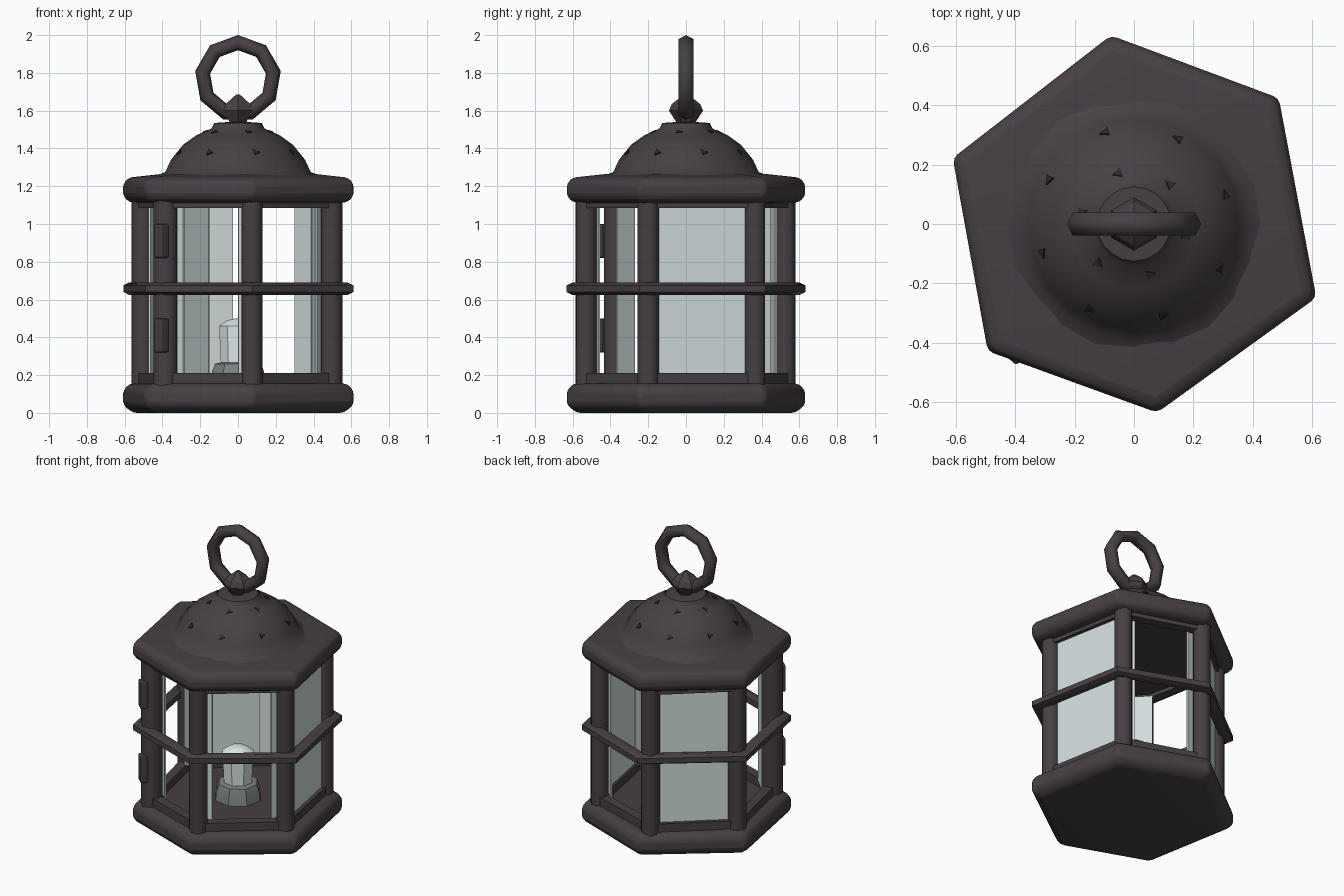
import bpy, bmesh, math
from mathutils import Matrix, Vector

cube = bpy.data.objects.get("Cube")
if cube:
    bpy.data.objects.remove(cube, do_unlink=True)


def regular(sides, turn=0.0):
    """Evenly spaced corners as (angle, radius scale)."""
    return [(turn + math.tau * i / sides, 1.0) for i in range(sides)]


# The six-sided body is hand made, so its corners are slightly uneven
RIM = [(math.radians(d), s) for d, s in
       ((41, 1.02), (97, 1.01), (160, 1.025), (221, 1.03), (277, 1.01), (338, 1.045))]
POSTS = [math.radians(d) for d in (43, 101, 161, 224, 278, 338)]
POST_RING = [(a, 1.0) for a in POSTS]


def material(name, rgb):
    m = bpy.data.materials.new(name)
    m.use_nodes = True
    m.diffuse_color = (*rgb, 1)
    m.node_tree.nodes["Principled BSDF"].inputs["Base Color"].default_value = (*rgb, 1)
    return m


IRON = material("dark iron", (0.062, 0.050, 0.057))
GLASS = material("pale glass", (0.64, 0.72, 0.72))
WAX = material("candle wax", (0.74, 0.82, 0.82))
PEWTER = material("grey pewter", (0.20, 0.22, 0.22))
SOOT = material("soot", (0.025, 0.021, 0.024))


def finish(name, bm, mat, smooth=40, bevel=0):
    bmesh.ops.recalc_face_normals(bm, faces=bm.faces)
    me = bpy.data.meshes.new(name)
    bm.to_mesh(me)
    bm.free()
    ob = bpy.data.objects.new(name, me)
    bpy.context.collection.objects.link(ob)
    me.materials.append(mat)
    if bevel:
        mod = ob.modifiers.new("soft edges", "BEVEL")
        mod.width, mod.segments, mod.limit_method = bevel, 2, "ANGLE"
    if smooth:
        bpy.ops.object.select_all(action="DESELECT")
        ob.select_set(True)
        bpy.context.view_layer.objects.active = ob
        bpy.ops.object.shade_smooth_by_angle(angle=math.radians(smooth))
    return ob


def lathe(name, profile, corners, mat, closed=False, at=(0, 0), **kw):
    """Carry (radius, height) points round the corners; closed makes a ring, else caps."""
    bm = bmesh.new()
    rings = [[bm.verts.new((at[0] + r * s * math.cos(a), at[1] + r * s * math.sin(a), z))
              for a, s in corners] for r, z in profile]
    pairs = list(zip(rings, rings[1:]))
    if closed:
        pairs.append((rings[-1], rings[0]))
    else:
        bm.faces.new(rings[0])
        bm.faces.new(rings[-1])
    for a, b in pairs:
        for i in range(len(corners)):
            j = (i + 1) % len(corners)
            bm.faces.new((a[i], a[j], b[j], b[i]))
    return finish(name, bm, mat, **kw)


def block(name, angle, radius, size, z, mat, bevel=0):
    """Box facing outward at an angle; size is (depth, width, height)."""
    bm = bmesh.new()
    m = (Matrix.Rotation(angle, 4, "Z") @ Matrix.Translation((radius, 0, z))
         @ Matrix.Diagonal((*size, 1)))
    bmesh.ops.create_cube(bm, size=1, matrix=m)
    return finish(name, bm, mat, smooth=0, bevel=bevel)


# Base, roof slab and the rails around the openings
lathe("base", [(0.58, 0), (0.635, 0.04), (0.635, 0.12), (0.60, 0.155), (0.5, 0.155)],
      RIM, IRON, bevel=0.02)
lathe("roof", [(0.54, 1.11), (0.60, 1.115), (0.635, 1.145), (0.635, 1.215),
               (0.605, 1.245), (0.42, 1.265)], RIM, IRON, bevel=0.02)
for name, low, high in (("sill", 0.14, 0.21), ("header", 1.085, 1.13)):
    lathe(name, [(0.50, low), (0.57, low), (0.57, high), (0.50, high)],
          POST_RING, IRON, closed=True)
lathe("middle_band", [(0.55, 0.64), (0.60, 0.625), (0.63, 0.64), (0.63, 0.675),
                      (0.60, 0.69), (0.55, 0.68)], RIM, IRON, closed=True, smooth=55)

# Corner posts with pale inner linings; the hinge post is stouter
for i, a in enumerate(POSTS):
    thick = 0.068 if i == 3 else 0.057
    centre = (0.535 * math.cos(a), 0.535 * math.sin(a))
    lathe(f"post_{i + 1}", [(thick, 0.13), (thick, 1.13)], regular(8, a + math.pi / 8), IRON,
          at=centre, smooth=50)
    block(f"post_lining_{i + 1}", a, 0.53 - thick, (0.009, 0.13, 0.89), 0.645, GLASS)

# Glass on two sides, the rest open
for i, (a, b) in enumerate(((POSTS[5] - math.tau, POSTS[0]), (POSTS[1], POSTS[2]))):
    half = (b - a) / 2
    block(f"glass_pane_{i + 1}", (a + b) / 2, 0.53 * math.cos(half),
          (0.02, 1.06 * math.sin(half) - 0.05, 0.89), 0.645, GLASS)

# Hinges on the stout post
for name, z in (("lower_hinge", 0.41), ("upper_hinge", 0.91)):
    block(name, math.radians(227), 0.595, (0.05, 0.07, 0.18), z, IRON, bevel=0.01)

# Dome
DOME = [(0.45, 1.25), (0.385, 1.275), (0.355, 1.34), (0.29, 1.42), (0.22, 1.47),
        (0.14, 1.505), (0.125, 1.535), (0.05, 1.54)]
lathe("dome", DOME, regular(20), IRON, smooth=50)

# Small triangular vents on the dome
bm = bmesh.new()
for row, (count, r, z, tilt) in enumerate(((8, 0.324, 1.38, 50), (6, 0.18, 1.4875, 25))):
    for i in range(count):
        a = math.tau * (i + 0.5 * row) / count + 0.3
        place = (Matrix.Rotation(a, 4, "Z") @ Matrix.Translation((r, 0, z))
                 @ Matrix.Rotation(math.radians(tilt), 4, "Y"))
        bmesh.ops.create_cone(bm, cap_ends=True, segments=3, radius1=0.021,
                              radius2=0.021, depth=0.008, matrix=place)
finish("dome_vents", bm, SOOT, smooth=0)

# Knob and carrying ring
lathe("knob", [(0.045, 1.53), (0.09, 1.60), (0.075, 1.635), (0.012, 1.685)],
      regular(6, math.pi / 6), IRON, smooth=20)
bm = bmesh.new()
loops = []
for i in range(9):
    a = math.tau * (i + 0.25) / 9
    out = Vector((math.cos(a), 0, math.sin(a)))
    loops.append([bm.verts.new(Vector((0, 0, 1.77)) + out * (0.19 + 0.04 * math.cos(t))
                               + Vector((0, 0.045 * math.sin(t), 0)))
                  for t in (math.tau * k / 6 for k in range(6))])
for i in range(9):
    a, b = loops[i], loops[(i + 1) % 9]
    for k in range(6):
        n = (k + 1) % 6
        bm.faces.new((a[k], a[n], b[n], b[k]))
finish("carrying_ring", bm, IRON, smooth=65)

# Candle on a flared holder
lathe("candle_holder", [(0.15, 0.15), (0.14, 0.22), (0.125, 0.26), (0.08, 0.27)],
      regular(8, 0.2), PEWTER)
lathe("candle", [(0.092, 0.25), (0.102, 0.46), (0.06, 0.49), (0.015, 0.50)],
      regular(8, 0.2), WAX)
